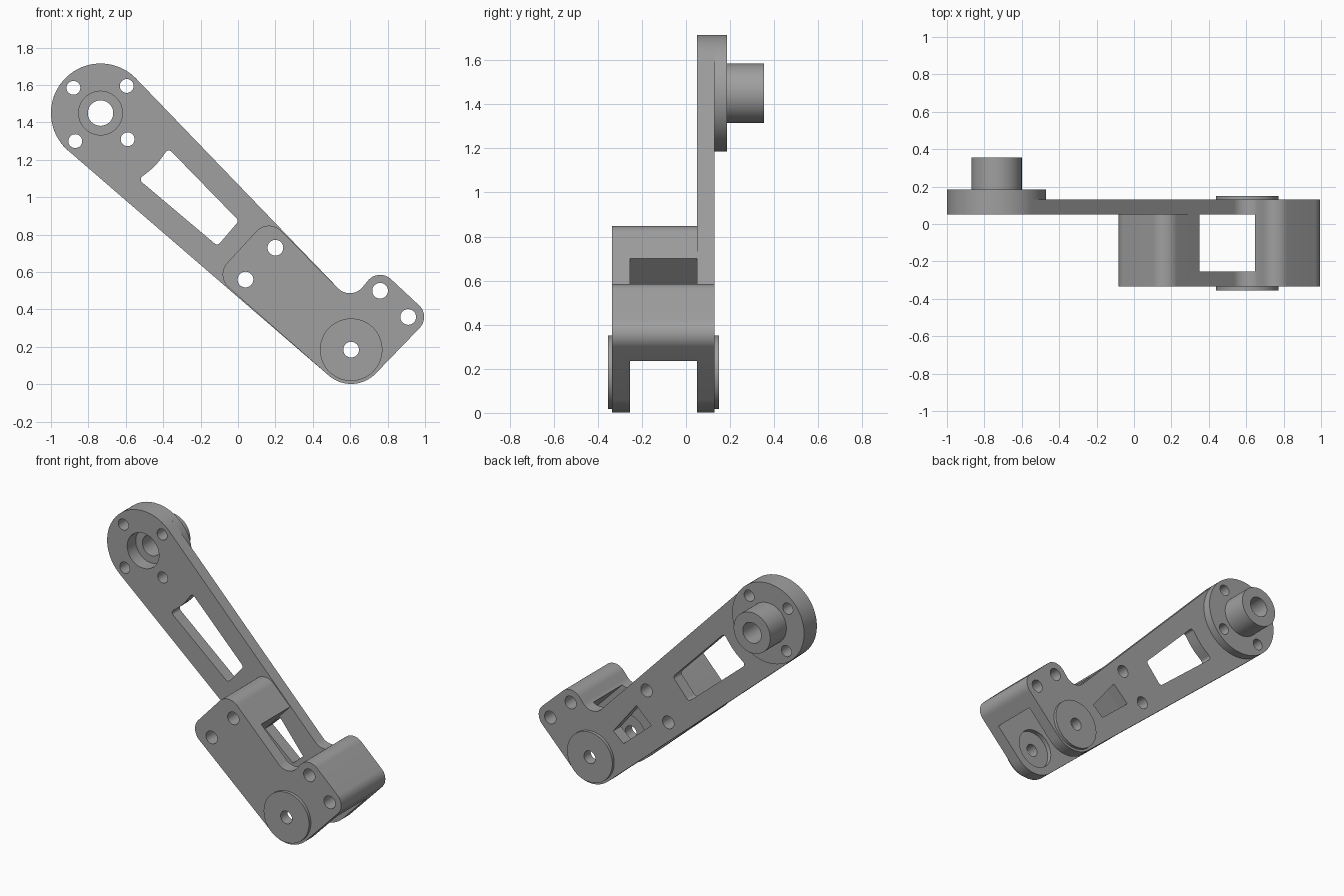
import bpy, bmesh, math
from mathutils import Vector

cube = bpy.data.objects.get("Cube")
if cube:
    bpy.data.objects.remove(cube, do_unlink=True)

metal = bpy.data.materials.new("grey metal")
metal.use_nodes = True
GREY = (0.35, 0.35, 0.35, 1)
metal.diffuse_color = GREY
metal.node_tree.nodes["Principled BSDF"].inputs["Base Color"].default_value = GREY


def belt(circles):
    """Outline running counter-clockwise round circles (x, z, r); a negative r is a hollow fillet."""
    n = len(circles)
    headings = []
    for i, (x, z, r) in enumerate(circles):
        x2, z2, r2 = circles[(i + 1) % n]
        ratio = (r2 - r) / math.hypot(x2 - x, z2 - z)
        headings.append(math.atan2(z2 - z, x2 - x) - math.asin(max(-1, min(1, ratio))))
    points = []
    for i, (x, z, r) in enumerate(circles):
        start, end = headings[i - 1], headings[i]
        turn = (end - start) % math.tau
        if r < 0:
            turn -= math.tau
        steps = max(2, int(abs(turn) / math.radians(5)))
        for k in range(steps + 1):
            a = start + turn * k / steps
            points.append((x + r * math.sin(a), z - r * math.cos(a)))
    return points


def disc(centre, r, sides=64):
    return [(centre[0] + r * math.cos(math.tau * k / sides),
             centre[1] + r * math.sin(math.tau * k / sides)) for k in range(sides)]


def prism(name, outline, y0, y1):
    """Extrude an x-z outline from y0 to y1."""
    bm = bmesh.new()
    face = bm.faces.new([bm.verts.new((x, y0, z)) for x, z in outline])
    new = bmesh.ops.extrude_face_region(bm, geom=[face])["geom"]
    bmesh.ops.translate(bm, vec=Vector((0, y1 - y0, 0)),
                        verts=[v for v in new if isinstance(v, bmesh.types.BMVert)])
    bmesh.ops.recalc_face_normals(bm, faces=bm.faces)
    mesh = bpy.data.meshes.new(name)
    bm.to_mesh(mesh)
    bm.free()
    mesh.materials.append(metal)
    obj = bpy.data.objects.new(name, mesh)
    bpy.context.collection.objects.link(obj)
    return obj


def cut(obj, cuts):
    """Subtract (outline, y0, y1) prisms and bake the result."""
    cutters = []
    for outline, y0, y1 in cuts:
        cutter = prism("cutter", outline, y0, y1)
        cutter.hide_render = True
        mod = obj.modifiers.new("cut", "BOOLEAN")
        mod.operation, mod.solver, mod.object = "DIFFERENCE", "EXACT", cutter
        cutters.append(cutter)
    bpy.context.view_layer.update()
    baked = bpy.data.meshes.new_from_object(
        obj.evaluated_get(bpy.context.evaluated_depsgraph_get()))
    obj.modifiers.clear()
    obj.data = baked
    for cutter in cutters:
        bpy.data.objects.remove(cutter, do_unlink=True)
    return obj


# Main centres
hub = (-0.735, 1.45)
pivot = (0.605, 0.185)
bolts = [(0.04, 0.56), (0.2, 0.73), (0.76, 0.5), (0.91, 0.36)]
hub_bolts = [(-0.88, 1.585), (-0.595, 1.595), (-0.87, 1.3), (-0.59, 1.31)]

# Shared lower contour: pivot end, ear and the fillet beside it
lower = [(*pivot, 0.183), (0.91, 0.36, 0.085), (0.76, 0.5, 0.085), (0.598, 0.575, -0.088)]

through = [(disc(c, 0.042, 32), -0.5, 0.5) for c in bolts]
pivot_hole = (disc(pivot, 0.042, 32), -0.5, 0.5)
hub_holes = [(disc(c, 0.037, 32), -0.5, 0.5) for c in hub_bolts]
bore = (disc(hub, 0.068), -0.5, 0.5)
counterbore = (disc(hub, 0.117), -0.1, 0.14)

# Long arm with tapered windows
long_window = belt([(-0.5, 1.095, 0.02), (-0.112, 0.768, 0.02), (-0.022, 0.873, 0.02),
                    (-0.37, 1.23, 0.02), (*hub, -0.405)])
small_window = [(0.165, 0.505), (0.37, 0.33), (0.445, 0.395), (0.275, 0.61)]
arm = prism("arm_plate", belt(lower + [(*hub, 0.265)]), 0.05, 0.13)
cut(arm, through + hub_holes + [pivot_hole, bore, counterbore, (long_window, -0.1, 0.3),
                                (small_window, -0.1, 0.3), (disc(pivot, 0.13), 0, 0.08)])

# Yoke: front cheek with two spacer blocks reaching back to the arm
slot = [(0.45, 0.805), (-0.1, 0.226), (-0.1, -0.2), (1.3, -0.2), (1.25, -0.112), (0.6, 0.55)]
yoke = prism("yoke", belt(lower + [(0.165, 0.758, 0.09), (0.01, 0.587, 0.092)]), -0.335, 0.05)
cut(yoke, through + [pivot_hole, (slot, -0.255, 0.1), (disc(pivot, 0.13), -0.285, -0.2)])

# Raised pivot pads on both outer sides
pads = [cut(prism(name, disc(pivot, 0.167), y0, y1), [pivot_hole])
        for name, y0, y1 in (("front_pivot_pad", -0.355, -0.335), ("back_pivot_pad", 0.13, 0.15))]

# Hub flange and hollow spindle on the back
flange = cut(prism("hub_flange", disc(hub, 0.265, 96), 0.13, 0.185),
             hub_holes + [bore, counterbore])
spindle = cut(prism("spindle", disc(hub, 0.135), 0.185, 0.355), [bore])

# Smooth the round walls and keep the edges crisp
bpy.ops.object.select_all(action="DESELECT")
for obj in [arm, yoke, flange, spindle] + pads:
    obj.select_set(True)
bpy.context.view_layer.objects.active = arm
bpy.ops.object.shade_smooth_by_angle(angle=math.radians(30))
